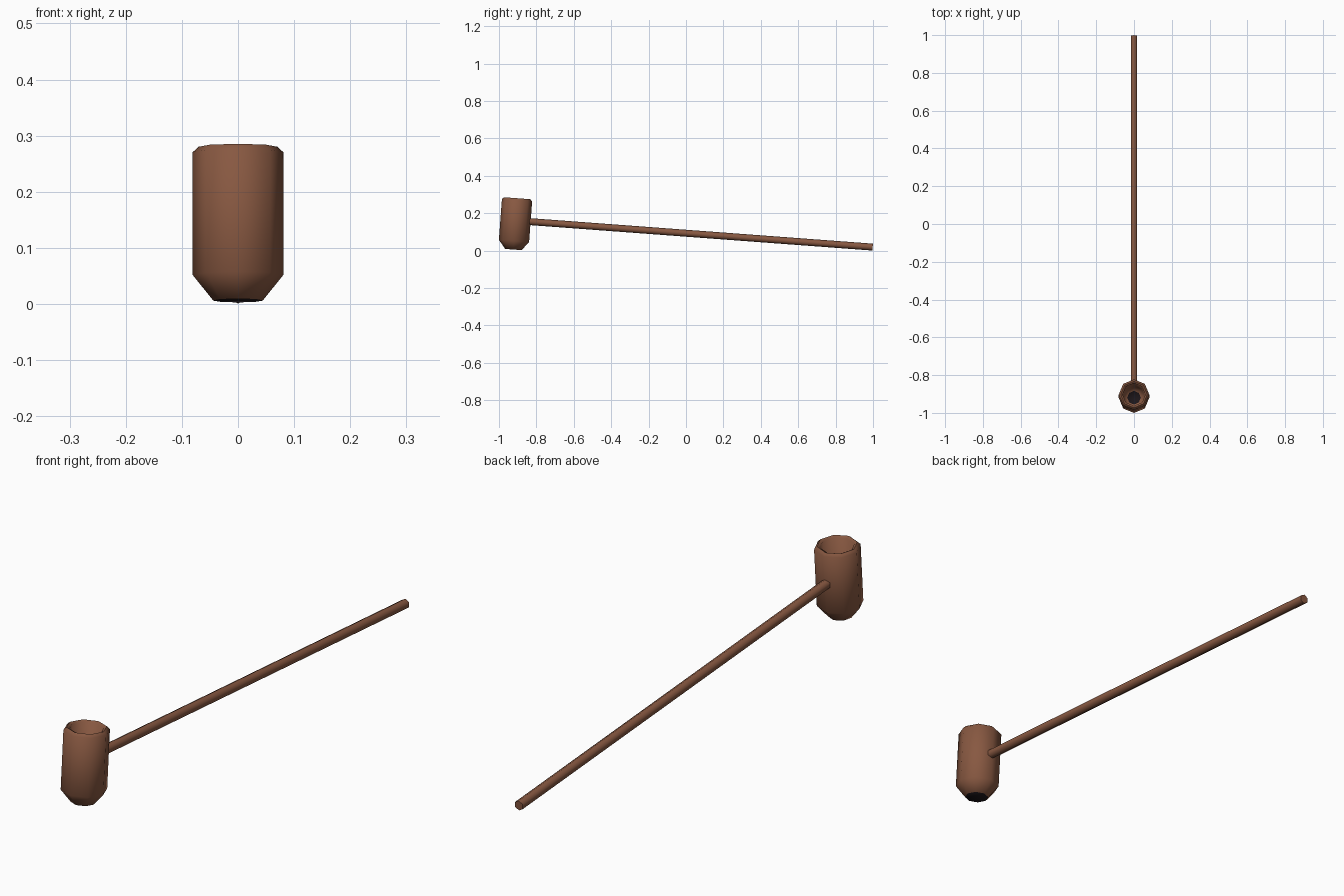
import bpy, bmesh, math
from mathutils import Matrix

if "Cube" in bpy.data.objects:
    bpy.data.objects.remove(bpy.data.objects["Cube"])

TILT = math.radians(-4.25)   # whole pipe leans on its stem end


def material(name, rgb):
    m = bpy.data.materials.new(name)
    m.diffuse_color = (*rgb, 1)
    m.use_nodes = True
    m.node_tree.nodes["Principled BSDF"].inputs["Base Color"].default_value = m.diffuse_color
    return m


wood = material("brown wood", (0.245, 0.098, 0.053))
char = material("charred black", (0.012, 0.008, 0.010))


def lathe(name, profile, sides, matrix, phase=0.0, dark_caps=False):
    """Spin (radius, height) points into capped rings."""
    bm = bmesh.new()
    rings = []
    for r, h in profile:
        rings.append([bm.verts.new((r * math.cos(phase + 2 * math.pi * i / sides),
                                    r * math.sin(phase + 2 * math.pi * i / sides), h))
                      for i in range(sides)])
    for a, b in zip(rings, rings[1:]):
        for i in range(sides):
            j = (i + 1) % sides
            bm.faces.new((a[i], a[j], b[j], b[i]))
    for cap in (bm.faces.new(rings[0][::-1]), bm.faces.new(rings[-1])):
        cap.material_index = 1 if dark_caps else 0
    me = bpy.data.meshes.new(name)
    bm.to_mesh(me)
    bm.free()
    me.materials.append(wood)
    if dark_caps:
        me.materials.append(char)
    ob = bpy.data.objects.new(name, me)
    bpy.context.collection.objects.link(ob)
    ob.matrix_world = matrix
    bpy.context.view_layer.objects.active = ob
    ob.select_set(True)
    bpy.ops.object.shade_smooth_by_angle(angle=math.radians(62))
    ob.select_set(False)
    return ob


tilt = Matrix.Rotation(TILT, 4, 'X')

# Bowl: octagonal cup with chamfered foot, softened rim and hollow inside
lathe("bowl", [(0.044, 0), (0.081, 0.046), (0.081, 0.265), (0.070, 0.275),
               (0.060, 0.270), (0.060, 0.075), (0.036, 0.045)],
      8, Matrix.Translation((0, -0.923, 0.006)) @ tilt, dark_caps=True)

# Stem: long thin rod from the bowl wall to the far end
lathe("stem", [(0.0185, 0), (0.0185, 1.85)], 6,
      Matrix.Translation((0, 0.998, 0.019)) @ tilt @ Matrix.Rotation(math.pi / 2, 4, 'X'),
      phase=math.pi / 2)
